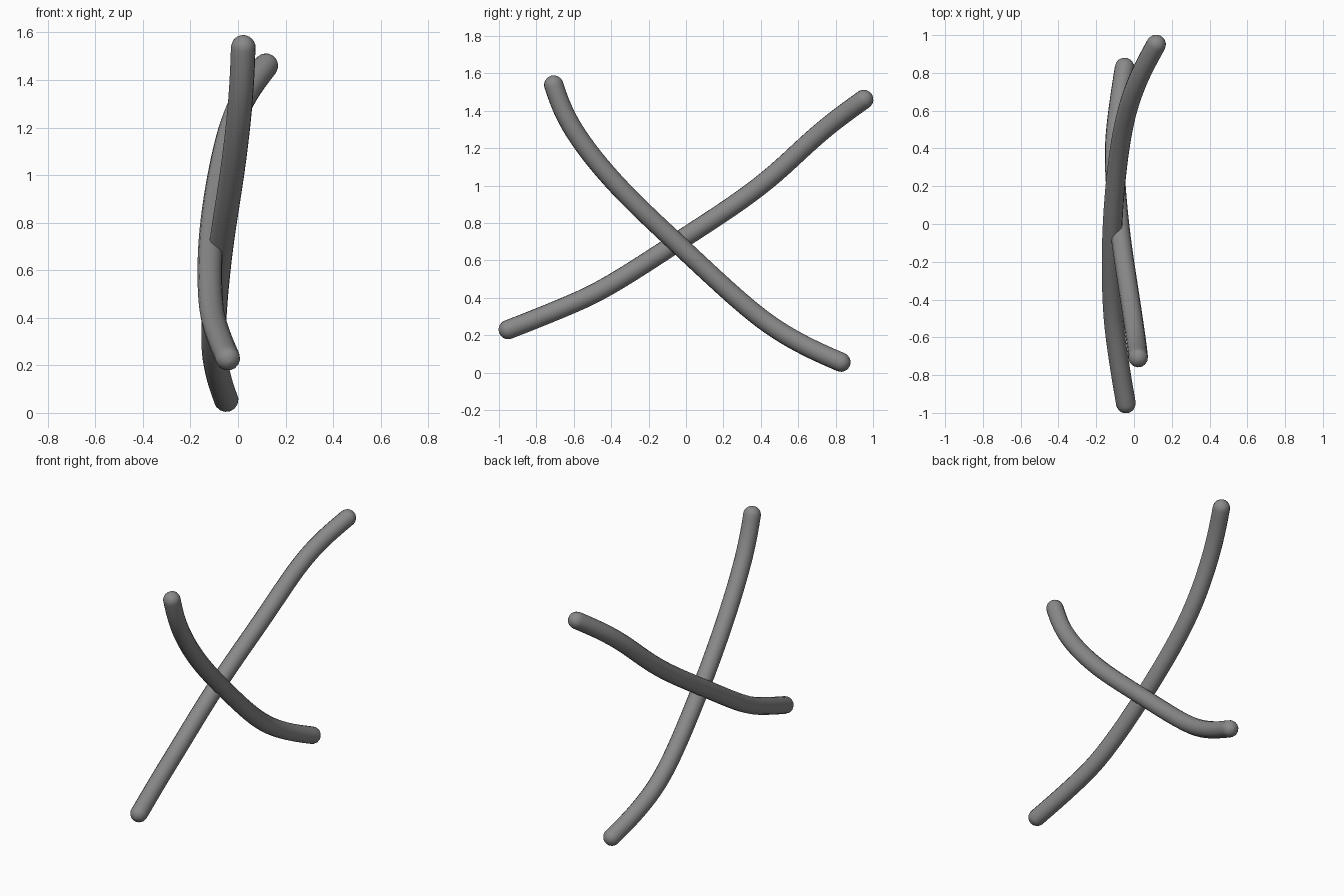
import bpy, math
from mathutils import Vector

if "Cube" in bpy.data.objects:
    bpy.data.objects.remove(bpy.data.objects["Cube"])

R = 0.052      # tube radius
SIDES = 24

dark_grey = bpy.data.materials.new("dark_grey")
dark_grey.diffuse_color = (0.25, 0.25, 0.25, 1)
dark_grey.use_nodes = True
dark_grey.node_tree.nodes["Principled BSDF"].inputs["Base Color"].default_value = dark_grey.diffuse_color


def spline_points(pts, steps=8):
    """Smooth Catmull-Rom path whose ends keep their curvature."""
    p = [Vector(v) for v in pts]
    before = 2.5 * p[0] - 2 * p[1] + 0.5 * p[2]
    after = 2.5 * p[-1] - 2 * p[-2] + 0.5 * p[-3]
    p = [before] + p + [after]
    out = []
    for i in range(1, len(p) - 2):
        a, b, c, d = p[i - 1:i + 3]
        for s in range(steps):
            t = s / steps
            out.append(0.5 * (2 * b + (c - a) * t + (2 * a - 5 * b + 4 * c - d) * t * t
                              + (3 * b - a - 3 * c + d) * t ** 3))
    out.append(p[-2])
    # Relax small kinks, keeping the ends in place
    for _ in range(12):
        out = [out[0]] + [(out[i - 1] + 2 * out[i] + out[i + 1]) / 4
                          for i in range(1, len(out) - 1)] + [out[-1]]
    return out


def dome(end, direction, n=6):
    """Path points and radii that round off a tube end."""
    angles = [math.radians(86) * k / n for k in range(1, n + 1)]
    return [(end + direction * R * math.sin(a), math.cos(a)) for a in angles]


def round_tube(name, pts):
    path = spline_points(pts)
    start = dome(path[0], (path[0] - path[1]).normalized())[::-1]
    finish = dome(path[-1], (path[-1] - path[-2]).normalized())
    nodes = start + [(v, 1.0) for v in path] + finish

    curve = bpy.data.curves.new(name + "_path", 'CURVE')
    curve.dimensions = '3D'
    curve.bevel_depth = R
    curve.bevel_resolution = SIDES // 4 - 1
    curve.use_fill_caps = True
    curve.materials.append(dark_grey)
    sp = curve.splines.new('POLY')
    sp.points.add(len(nodes) - 1)
    for point, (co, rad) in zip(sp.points, nodes):
        point.co = (*co, 1)
        point.radius = rad

    # Turn the swept path into a smooth mesh
    obj = bpy.data.objects.new(name, curve)
    bpy.context.collection.objects.link(obj)
    bpy.ops.object.select_all(action='DESELECT')
    obj.select_set(True)
    bpy.context.view_layer.objects.active = obj
    bpy.ops.object.convert(target='MESH')
    bpy.ops.object.shade_smooth_by_angle(angle=math.radians(40))


# Long bar: low at the front, high at the back
round_tube("long_bar", [
    (-0.043, -0.950, 0.23), (-0.087, -0.68, 0.338), (-0.115, -0.425, 0.455),
    (-0.117, -0.035, 0.705), (-0.078, 0.40, 0.995), (-0.007, 0.70, 1.272),
    (0.117, 0.950, 1.46)])

# Crossing bar: high at the front, low at the back
round_tube("crossing_bar", [
    (0.022, -0.707, 1.537), (0.01, -0.607, 1.30), (-0.025, -0.37, 1.00),
    (-0.075, -0.035, 0.68), (-0.105, 0.34, 0.335), (-0.087, 0.58, 0.172),
    (-0.05, 0.828, 0.056)])
